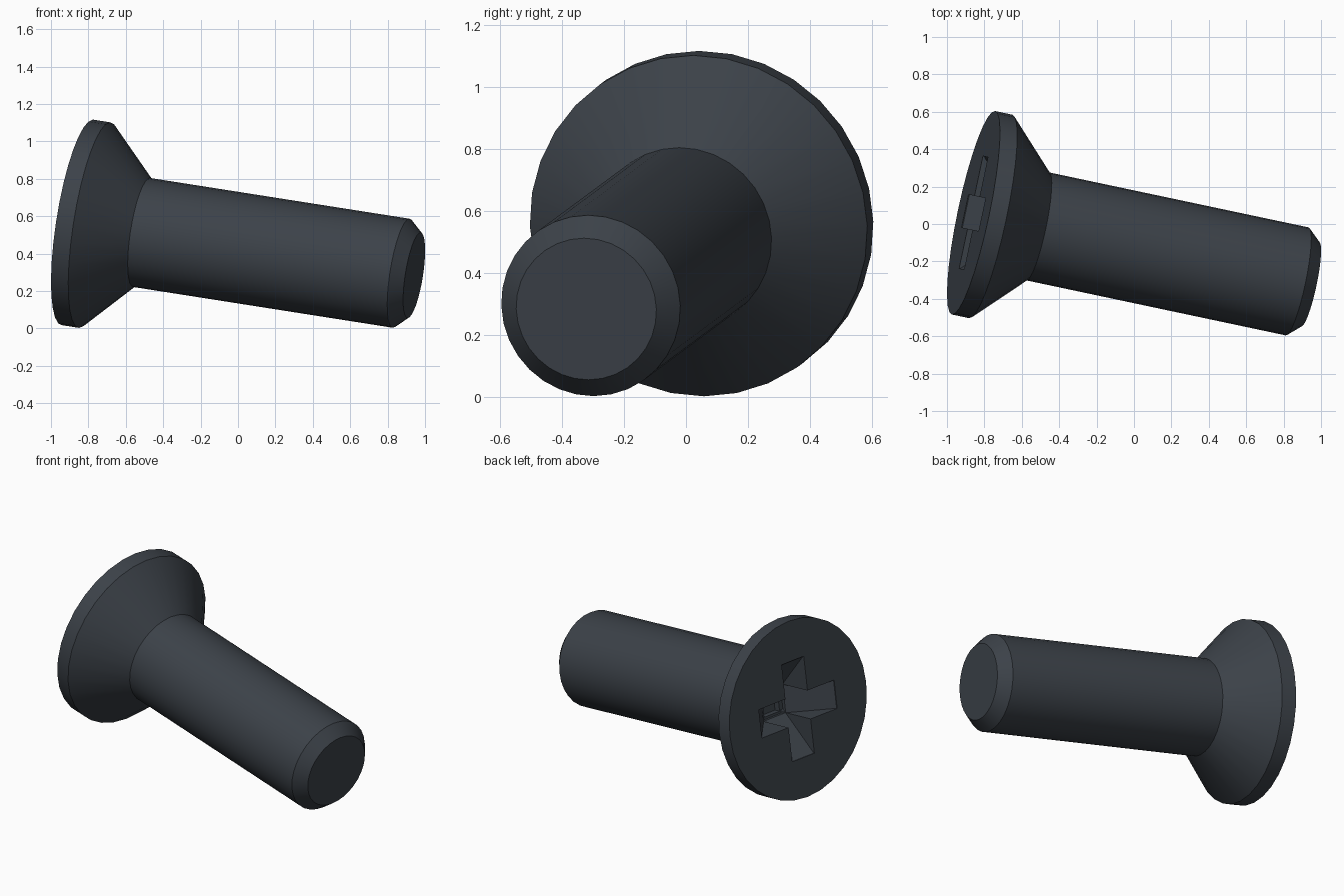
import bpy, bmesh, math
from mathutils import Vector, Matrix

if "Cube" in bpy.data.objects:
    bpy.data.objects.remove(bpy.data.objects["Cube"])

# One dark slate steel colour
STEEL = (0.045, 0.054, 0.066, 1)
steel = bpy.data.materials.new("dark_steel")
steel.use_nodes = True
steel.diffuse_color = STEEL
steel.node_tree.nodes["Principled BSDF"].inputs["Base Color"].default_value = STEEL


def make_object(name, bm):
    bmesh.ops.recalc_face_normals(bm, faces=bm.faces)
    mesh = bpy.data.meshes.new(name)
    bm.to_mesh(mesh)
    bm.free()
    mesh.materials.append(steel)
    obj = bpy.data.objects.new(name, mesh)
    bpy.context.collection.objects.link(obj)
    return obj


def lathe(name, profile, segments=32):
    """Closed solid turned around z from (radius, height) points."""
    bm = bmesh.new()
    rings = [[bm.verts.new((r * math.cos(math.tau * i / segments),
                            r * math.sin(math.tau * i / segments), z))
              for i in range(segments)] for r, z in profile]
    for low, high in zip(rings, rings[1:]):
        for i in range(segments):
            j = (i + 1) % segments
            bm.faces.new((low[i], low[j], high[j], high[i]))
    bm.faces.new(rings[0])
    bm.faces.new(rings[-1])
    return make_object(name, bm)


def prism_cutter(name, profile, half_width, turn):
    """Extrude a (length, depth) outline sideways, turned around z."""
    bm = bmesh.new()
    face = bm.faces.new([bm.verts.new((u, -half_width, d)) for u, d in profile])
    side = bmesh.ops.extrude_face_region(bm, geom=[face])["geom"]
    moved = [v for v in side if isinstance(v, bmesh.types.BMVert)]
    bmesh.ops.translate(bm, verts=moved, vec=(0, 2 * half_width, 0))
    bmesh.ops.rotate(bm, verts=bm.verts, matrix=Matrix.Rotation(turn, 3, 'Z'))
    return make_object(name, bm)


# Head, countersink, shank and chamfered tip, with the head face at z = 0
screw = lathe("countersunk_screw", [
    (0.556, 0), (0.556, 0.095), (0.295, 0.355),
    (0.295, 1.79), (0.231, 1.861)])

# Cross recess: two slots with sloping floors and a deeper centre
cutters = []
for name, turn, depth in (("slot_across", 0, 0.24), ("slot_upright", math.pi / 2, 0.242)):
    outline = [(-0.307, -0.1), (0.307, -0.1), (0.307, 0.005),
               (0.07, depth), (-0.07, depth), (-0.307, 0.005)]
    cutters.append(prism_cutter(name, outline, 0.09, turn))
cutters.append(prism_cutter("recess_centre", [
    (-0.08, -0.1), (0.08, -0.1), (0.06, 0.28), (-0.06, 0.28)], 0.075, 0))

bpy.context.view_layer.objects.active = screw
screw.select_set(True)
for cutter in cutters:
    cutter.hide_render = True
    mod = screw.modifiers.new(cutter.name, 'BOOLEAN')
    mod.operation = 'DIFFERENCE'
    mod.solver = 'EXACT'
    mod.object = cutter
    bpy.ops.object.modifier_apply(modifier=mod.name)
    bpy.data.objects.remove(cutter)

bpy.ops.object.shade_smooth_by_angle(angle=math.radians(25))

# Lay the screw down, tip towards +x and tilted forwards and down
axis = Vector((1, -0.212, -0.157)).normalized()
across = Vector((0, 0, 1)).cross(axis).normalized()
upright = axis.cross(across)
pose = Matrix((across, upright, axis)).transposed().to_4x4()
screw.data.transform(Matrix.Translation((-0.858, 0.06, 0.567)) @ pose)
